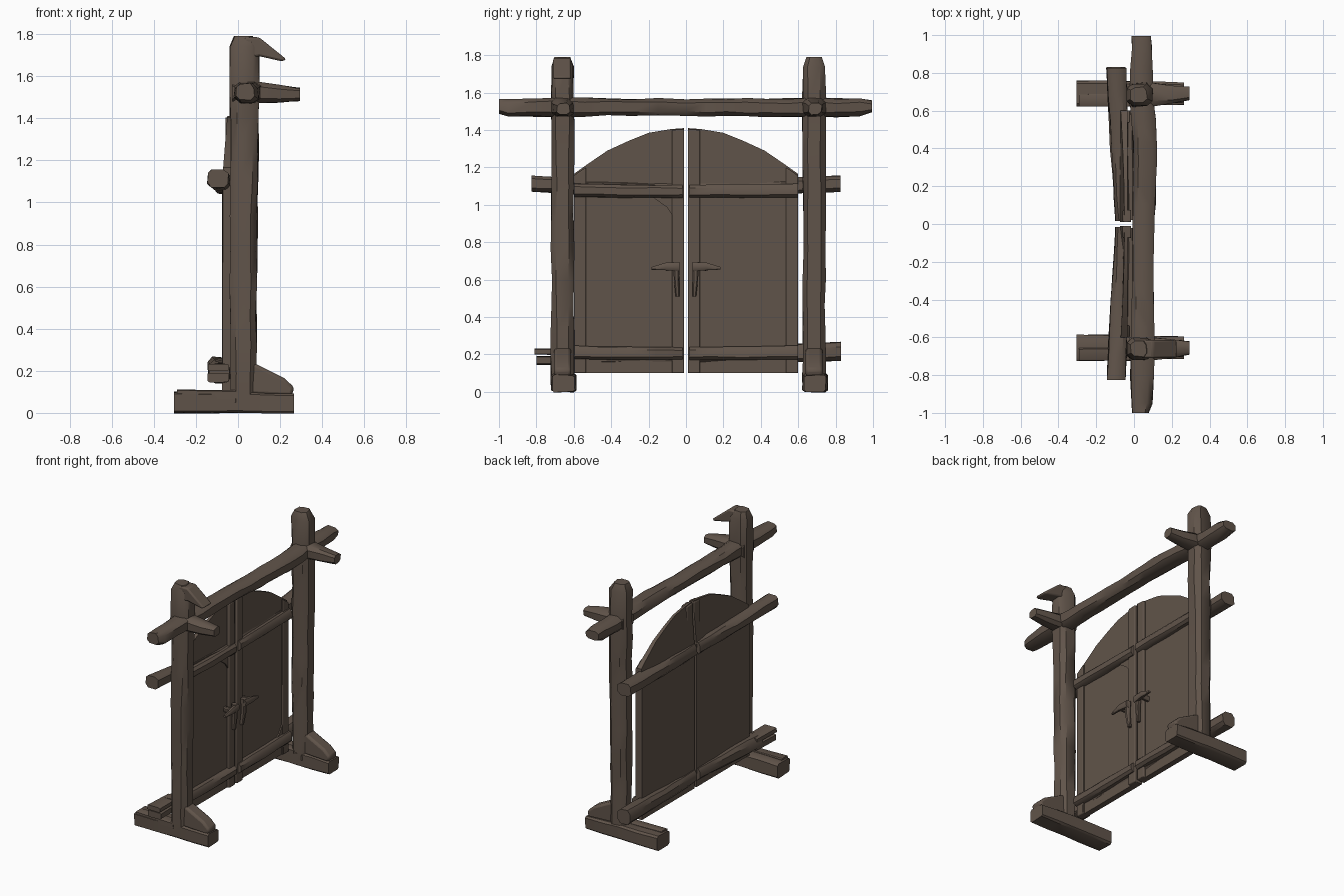
import bpy, bmesh, math, random
from mathutils import Vector

random.seed(4)
if "Cube" in bpy.data.objects:
    bpy.data.objects.remove(bpy.data.objects["Cube"])

wood = bpy.data.materials.new("dark weathered wood")
wood.use_nodes = True
COLOUR = (0.118, 0.088, 0.068, 1)
wood.diffuse_color = COLOUR
wood.node_tree.nodes["Principled BSDF"].inputs["Base Color"].default_value = COLOUR


def finish(name, bm, angle=40):
    bmesh.ops.recalc_face_normals(bm, faces=bm.faces)
    mesh = bpy.data.meshes.new(name)
    bm.to_mesh(mesh)
    bm.free()
    mesh.materials.append(wood)
    ob = bpy.data.objects.new(name, mesh)
    bpy.context.collection.objects.link(ob)
    bpy.ops.object.select_all(action='DESELECT')
    ob.select_set(True)
    bpy.context.view_layer.objects.active = ob
    bpy.ops.object.shade_smooth_by_angle(angle=math.radians(angle))
    return ob


def log(name, axis, stations, step=0.15, rough=0.004, corner=0.55):
    """Rough hewn timber through stations (x, y, z, half width, half height)."""
    a = "xyz".index(axis)
    u, v = [i for i in range(3) if i != a]
    rows = [stations[0]]
    for p, q in zip(stations, stations[1:]):
        n = max(1, round(abs(q[a] - p[a]) / step))
        rows += [[s + (e - s) * k / n for s, e in zip(p, q)] for k in range(1, n + 1)]
    c = corner
    outline = [(1, -c), (1, c), (c, 1), (-c, 1), (-1, c), (-1, -c), (-c, -1), (c, -1)]
    bm = bmesh.new()
    rings = []
    for row in rows:
        ring = []
        for pu, pv in outline:
            co = Vector(row[:3])
            co[u] += pu * row[3] + random.uniform(-rough, rough)
            co[v] += pv * row[4] + random.uniform(-rough, rough)
            ring.append(bm.verts.new(co))
        rings.append(ring)
    for r, s in zip(rings, rings[1:]):
        for i in range(8):
            j = (i + 1) % 8
            bm.faces.new((r[i], r[j], s[j], s[i]))
    bm.faces.new(rings[0])
    bm.faces.new(rings[-1])
    return finish(name, bm)


def plate(name, points, axis, lo, hi, bevel=0.0):
    """Flat outline extruded along one axis; points lie in the other two axes."""
    a = "xyz".index(axis)
    bm = bmesh.new()
    verts = []
    for p in points:
        co = list(p)
        co.insert(a, lo)
        verts.append(bm.verts.new(co))
    face = bm.faces.new(verts)
    ext = bmesh.ops.extrude_face_region(bm, geom=[face])["geom"]
    move = Vector((0, 0, 0))
    move[a] = hi - lo
    bmesh.ops.translate(bm, vec=move, verts=[g for g in ext if isinstance(g, bmesh.types.BMVert)])
    ob = finish(name, bm, 30)
    if bevel:
        mod = ob.modifiers.new("worn edges", 'BEVEL')
        mod.width = bevel
        mod.segments = 2
    return ob


# Posts with chamfered tops, feet, braces and upper stubs
for side, py, fy in (("right", -0.66, -0.655), ("left", 0.685, 0.69)):
    log(side + "_post", "z", [
        (0.025, py, 0.05, 0.06, 0.06), (0.025, py, 0.6, 0.062, 0.06),
        (0.03, py, 1.1, 0.065, 0.06), (0.03, py, 1.55, 0.068, 0.062),
        (0.03, py, 1.74, 0.07, 0.058), (0.025, py, 1.79, 0.042, 0.04)])
    log(side + "_foot", "x", [
        (-0.305, fy, 0.05, 0.068, 0.05), (0, fy, 0.05, 0.066, 0.05),
        (0.265, fy, 0.045, 0.058, 0.045)], rough=0.003, corner=0.8)
    log(side + "_foot_splinter", "x", [
        (-0.29, fy - 0.035, 0.085, 0.033, 0.025),
        (0.0, fy - 0.035, 0.085, 0.033, 0.022)], rough=0.002, corner=0.8)
    plate(side + "_foot_brace", [
        (0.05, 0.09), (0.255, 0.08), (0.268, 0.12), (0.22, 0.165), (0.13, 0.21), (0.05, 0.25)],
        "y", py - 0.045, py + 0.045, 0.015)
    log(side + "_upper_stub", "x", [
        (-0.025, py, 1.52, 0.062, 0.05), (0.1, py, 1.52, 0.06, 0.05),
        (0.2, py, 1.517, 0.048, 0.042), (0.295, py + 0.005, 1.512, 0.035, 0.03)], rough=0.003)

# Broken hook on one post top
plate("post_hook", [(0.03, 1.68), (0.1, 1.695), (0.21, 1.67), (0.23, 1.68), (0.1, 1.785), (0.03, 1.785)],
      "y", -0.71, -0.615, 0.01)

# Crossbeam over the gate
log("crossbeam", "y", [
    (0.035, -1.0, 1.525, 0.042, 0.038), (0.04, -0.95, 1.518, 0.056, 0.046),
    (0.045, -0.66, 1.525, 0.062, 0.052), (0.045, -0.3, 1.522, 0.055, 0.044),
    (0.05, 0, 1.523, 0.058, 0.045), (0.06, 0.43, 1.52, 0.064, 0.047),
    (0.04, 0.68, 1.52, 0.06, 0.05), (0.04, 0.93, 1.52, 0.053, 0.045),
    (0.04, 0.995, 1.525, 0.05, 0.03)], step=0.12, rough=0.005)

# Doors: arched panel, raised stiles, rails, back bars and handle
ARCH = [(0.01, 1.41), (0.08, 1.405), (0.2, 1.385), (0.3, 1.345), (0.42, 1.29), (0.53, 1.215), (0.6, 1.165)]
for side, s in (("right", -1), ("left", 1)):
    def mirror(points):
        return [(s * y, z) for y, z in points]

    panel = plate(side + "_door_panel", mirror([(0.01, 0.1), (0.01, 1.1)] + ARCH + [(0.6, 1.1), (0.6, 0.1)]),
                  "x", -0.075, -0.035)
    for vert in panel.data.vertices:      # thin the arch toward its crown
        if vert.co.z > 1.11 and vert.co.x < -0.05:
            vert.co.x += (vert.co.z - 1.11) * 0.08
    plate(side + "_inner_stile", mirror([(0.01, 0.1), (0.075, 0.1), (0.075, 1.4), (0.01, 1.405)]),
          "x", -0.06, -0.015, 0.006)
    plate(side + "_outer_stile", mirror([(0.535, 0.1), (0.6, 0.1), (0.6, 1.155), (0.535, 1.2)]),
          "x", -0.06, -0.022, 0.006)
    for part, z in (("lower", 0.205), ("upper", 1.072)):
        log(f"{side}_{part}_rail", "y", [
            (-0.03, s * 0.02, z, 0.038, 0.034), (-0.028, s * 0.3, z, 0.036, 0.034),
            (-0.03, s * 0.6, z + 0.005, 0.034, 0.036)], rough=0.003)
    # Back bars run past the posts and lean away from the door
    log(side + "_upper_back_bar", "y", [
        (-0.062, s * 0.015, 1.08, 0.036, 0.04), (-0.075, s * 0.4, 1.09, 0.044, 0.042),
        (-0.095, s * 0.825, 1.115, 0.05, 0.043)], rough=0.004)
    # Handle: backing grip and pointed lever
    log(side + "_handle_grip", "z", [
        (0.0, s * 0.045, 0.51, 0.012, 0.01), (0.01, s * 0.05, 0.6, 0.016, 0.014),
        (0.01, s * 0.052, 0.695, 0.018, 0.018)], rough=0.001)
    log(side + "_handle_lever", "y", [
        (0.02, s * 0.035, 0.67, 0.016, 0.024), (0.028, s * 0.11, 0.67, 0.014, 0.02),
        (0.025, s * 0.185, 0.66, 0.008, 0.007)], rough=0.001)
    log(side + "_handle_bolt", "x", [
        (-0.04, s * 0.1, 0.665, 0.014, 0.018), (0.03, s * 0.1, 0.665, 0.014, 0.018)], rough=0.001)

# Lower back bars; one has a split end
log("left_lower_back_bar", "y", [
    (-0.062, 0.015, 0.19, 0.036, 0.04), (-0.08, 0.4, 0.2, 0.044, 0.045),
    (-0.095, 0.83, 0.215, 0.05, 0.05)])
log("right_lower_back_bar", "y", [
    (-0.062, -0.015, 0.19, 0.036, 0.04), (-0.08, -0.4, 0.19, 0.044, 0.045),
    (-0.09, -0.66, 0.188, 0.048, 0.046)])
for part, z, h, end in (("upper", 0.215, 0.016, -0.81), ("lower", 0.168, 0.022, -0.8)):
    log(f"right_bar_split_{part}", "y", [
        (-0.088, -0.6, z, 0.045, h), (-0.093, end, z, 0.05, h)], rough=0.002, corner=0.8)

# Corner gussets on the door panels
plate("right_door_gusset", [(-0.19, 1.05), (-0.07, 1.05), (-0.07, 0.94), (-0.1, 0.985)], "x", -0.04, -0.025)
plate("left_door_gusset", [(0.43, 0.22), (0.54, 0.22), (0.54, 0.32), (0.5, 0.26)], "x", -0.04, -0.027)
